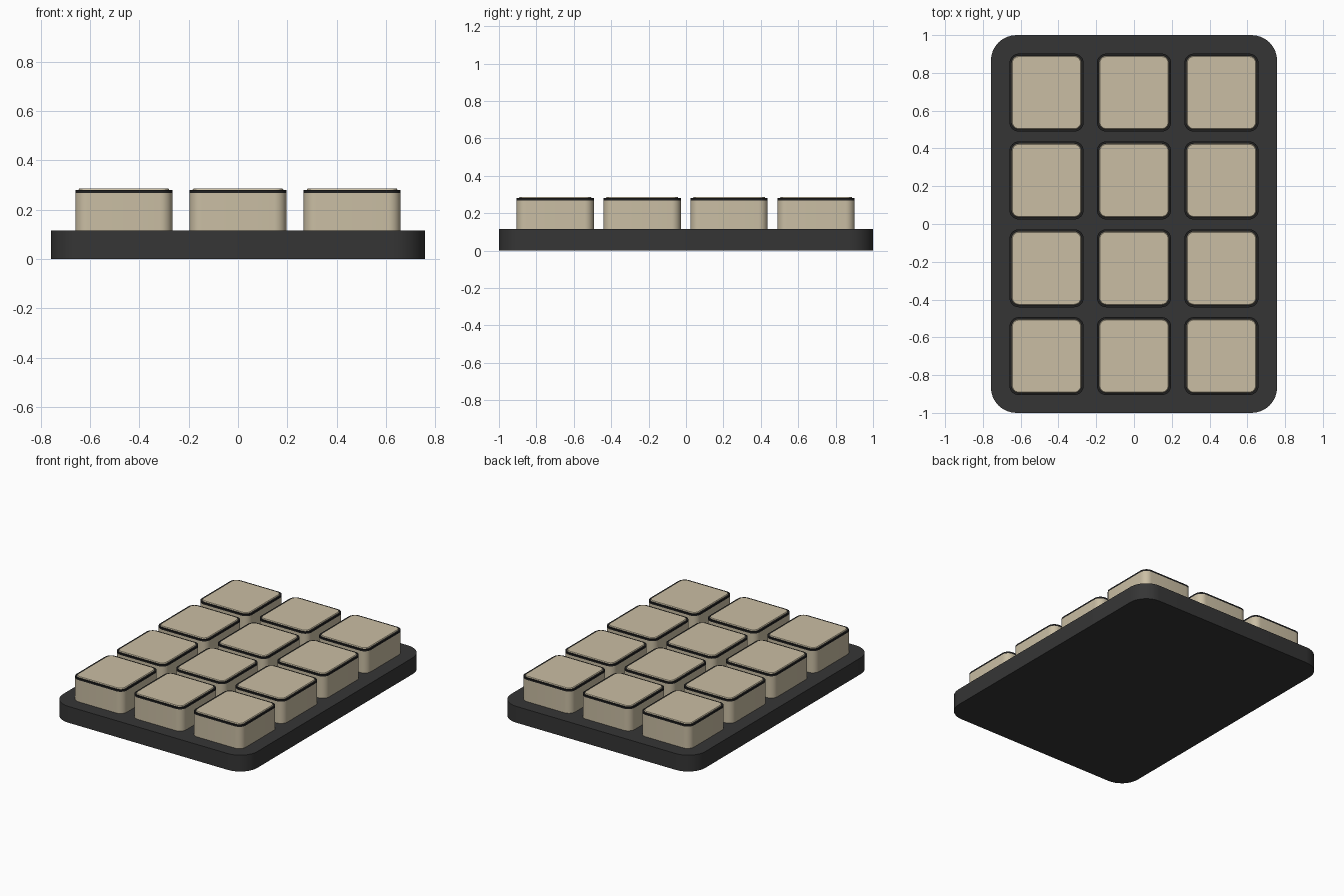
import bpy, bmesh
from math import cos, sin, pi

cube = bpy.data.objects.get("Cube")
if cube:
    bpy.data.objects.remove(cube, do_unlink=True)


def material(name, color):
    m = bpy.data.materials.new(name)
    m.use_nodes = True
    m.diffuse_color = (*color, 1)
    m.node_tree.nodes["Principled BSDF"].inputs["Base Color"].default_value = (*color, 1)
    return m


charcoal = material("charcoal", (0.036, 0.036, 0.036))
black = material("black trim", (0.014, 0.014, 0.014))
beige = material("beige", (0.59, 0.515, 0.37))


def outline(w, d, r, steps=8):
    """Corner-rounded rectangle, counter-clockwise."""
    pts = []
    for q, (sx, sy) in enumerate([(1, 1), (-1, 1), (-1, -1), (1, -1)]):
        for i in range(steps + 1):
            a = (q + i / steps) * pi / 2
            pts.append((sx * (w / 2 - r) + r * cos(a), sy * (d / 2 - r) + r * sin(a)))
    return pts


def rounded_block(name, w, d, r, rings, mats, side_mats, location=(0, 0, 0)):
    """Loft rounded rectangles through (inset, z) rings and cap both ends."""
    bm = bmesh.new()
    loops = [[bm.verts.new((x, y, z)) for x, y in outline(w - 2 * s, d - 2 * s, r - s)]
             for s, z in rings]
    for k, (lo, hi) in enumerate(zip(loops, loops[1:])):
        n = len(lo)
        for i in range(n):
            j = (i + 1) % n
            bm.faces.new((lo[i], lo[j], hi[j], hi[i])).material_index = side_mats[k]
    bm.faces.new(loops[0][::-1]).material_index = side_mats[0]
    bm.faces.new(loops[-1]).material_index = side_mats[-1]
    mesh = bpy.data.meshes.new(name)
    bm.to_mesh(mesh)
    bm.free()
    for m in mats:
        mesh.materials.append(m)
    obj = bpy.data.objects.new(name, mesh)
    obj.location = location
    bpy.context.collection.objects.link(obj)
    bpy.ops.object.select_all(action='DESELECT')
    obj.select_set(True)
    bpy.context.view_layer.objects.active = obj
    bpy.ops.object.shade_smooth_by_angle(angle=0.5)
    return obj


# Base tray
BASE_TOP = 0.115
rounded_block("base_plate", 1.515, 2.0, 0.135, [(0, 0), (0, BASE_TOP)], [charcoal], [0])

# Keys: beige body, black rim, raised beige cap
key_rings = [(0, 0), (0, 0.153), (0, 0.165), (0.012, 0.165), (0.016, 0.171)]
for row in range(4):
    for col in range(3):
        rounded_block(f"key_row{row + 1}_column{col + 1}", 0.393, 0.413, 0.05,
                      key_rings, [beige, black], [0, 1, 1, 0],
                      ((col - 1) * 0.463, (1.5 - row) * 0.465 - 0.002, BASE_TOP))
